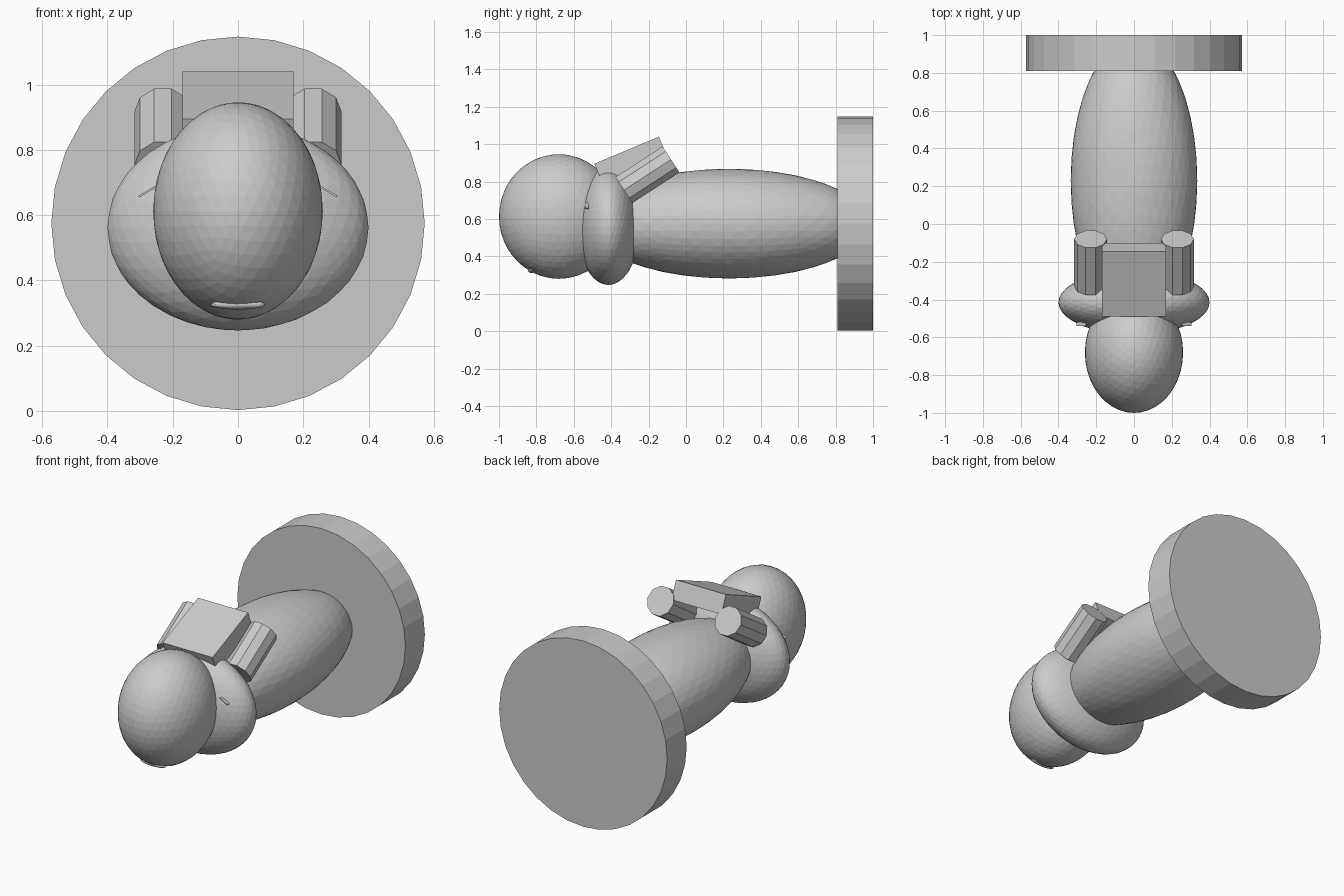
import bpy
from math import radians, sin, cos

if "Cube" in bpy.data.objects:
    bpy.data.objects.remove(bpy.data.objects["Cube"])


def finish(name, scale=(1, 1, 1), rot=(0, 0, 0)):
    o = bpy.context.object
    o.name = name
    o.scale = scale
    o.rotation_euler = rot
    return o


def ellipsoid(name, loc, radii, sub=4):
    bpy.ops.mesh.primitive_ico_sphere_add(subdivisions=sub, radius=1, location=loc)
    return finish(name, radii)


def box(name, loc, size, rot=(0, 0, 0)):
    bpy.ops.mesh.primitive_cube_add(size=1, location=loc)
    return finish(name, size, rot)


# Wall disc, axis along y
bpy.ops.mesh.primitive_cylinder_add(vertices=32, radius=0.572, depth=0.19,
                                    location=(0, 0.905, 0.575))
finish("wall_disc", rot=(radians(90), 0, 0))

# Neck, collar and head
ellipsoid("neck", (0, 0.23, 0.575), (0.335, 0.75, 0.293))
ellipsoid("collar", (0, -0.415, 0.562), (0.40, 0.17, 0.315))
ellipsoid("head", (0, -0.68, 0.613), (0.26, 0.32, 0.333))

# Mouth sliver under the head
ellipsoid("mouth", (0, -0.825, 0.326), (0.085, 0.02, 0.015), 3)

# Tilted block on top: placed from the middle of its upper face
a = radians(22.8)
box("top_block", (0, -0.3175 + 0.0575 * sin(a), 0.9675 - 0.0575 * cos(a)),
    (0.34, 0.374, 0.115), (a, 0, 0))

# Paired ten-sided ears and small slits
t = radians(33)
length = 0.30
for s, side in ((-1, "left"), (1, "right")):
    loc = (s * 0.23, -0.08 - cos(t) * length / 2, 0.918 - sin(t) * length / 2)
    bpy.ops.mesh.primitive_cylinder_add(vertices=10, radius=0.087, depth=length,
                                        location=loc)
    ear = finish(side + "_ear", rot=(radians(90) + t, 0, 0))
    # turn so that two side faces lie flat above and below
    for v in ear.data.vertices:
        x, y = v.co.x, v.co.y
        r = radians(18)
        v.co.x, v.co.y = x * cos(r) - y * sin(r), x * sin(r) + y * cos(r)
    box(side + "_slit", (s * 0.278, -0.53, 0.672), (0.06, 0.02, 0.006),
        (0, s * radians(30), 0))
